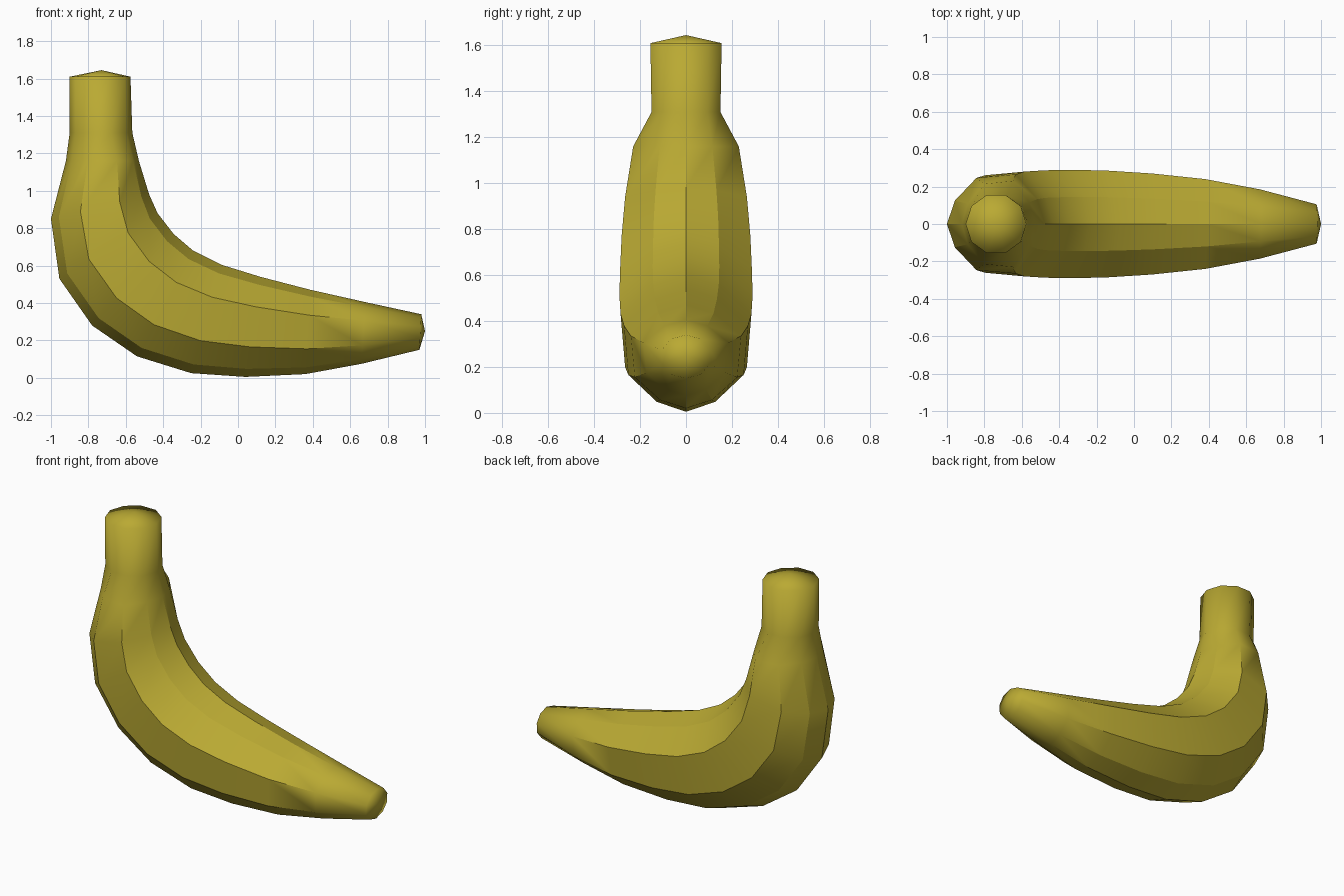
import bpy
import bmesh
from mathutils import Vector

default = bpy.data.objects.get("Cube")
if default:
    bpy.data.objects.remove(default, do_unlink=True)

# Peel colour
peel = bpy.data.materials.new("ripe_yellow")
peel.use_nodes = True
peel_colour = (0.49, 0.40, 0.033, 1)
peel.diffuse_color = peel_colour
shader = peel.node_tree.nodes["Principled BSDF"]
shader.inputs["Base Color"].default_value = peel_colour
shader.inputs["Roughness"].default_value = 0.7

# Outer and inner curve (x, z) with the half width, from stem to tip
outer = [(-.90, 1.61), (-.90, 1.31), (-.92, 1.16), (-1, .85), (-.955, .53), (-.78, .28),
         (-.54, .115), (-.25, .025), (.04, .005), (.36, .02), (.66, .075), (.97, .15)]
inner = [(-.575, 1.61), (-.565, 1.31), (-.53, 1.16), (-.475, .98), (-.43, .88), (-.345, .77),
         (-.24, .68), (-.09, .605), (.12, .54), (.39, .47), (.68, .405), (.98, .34)]
widths = [.155, .15, .23, .265, .28, .287, .29, .285, .27, .24, .185, .105]

# Half cross-sections: share of the way from outer to inner, share of half width
round_section = [(.095, .62), (.345, 1), (.655, 1), (.905, .62)]
ridged_section = [(.08, .47), (.30, .93), (.70, 1), (.92, .5)]


def add_ring(bm, start, end, width, section):
    a = Vector((start[0], 0, start[1]))
    b = Vector((end[0], 0, end[1]))
    loop = [(0, 0)] + section + [(1, 0)] + [(t, -w) for t, w in reversed(section)]
    return [bm.verts.new(a.lerp(b, t) + Vector((0, w * width, 0))) for t, w in loop]


def add_cap(bm, ring, peak):
    centre = bm.verts.new(peak)
    for i, vert in enumerate(ring):
        bm.faces.new((vert, ring[(i + 1) % len(ring)], centre))


# Body, stem and tip as one ten-sided loft
bm = bmesh.new()
last = len(widths) - 1
rings = []
for i, (a, b, w) in enumerate(zip(outer, inner, widths)):
    section = round_section if i in (0, 1, last) else ridged_section
    rings.append(add_ring(bm, a, b, w, section))
for first, second in zip(rings, rings[1:]):
    for i in range(len(first)):
        j = (i + 1) % len(first)
        bm.faces.new((first[i], first[j], second[j], second[i]))
add_cap(bm, rings[0], (-.73, 0, 1.645))
add_cap(bm, rings[last], (1, 0, .25))
bmesh.ops.recalc_face_normals(bm, faces=bm.faces)

# Smooth skin with crisp lengthwise ridges on the body only
for face in bm.faces:
    face.smooth = True
for first, second in zip(rings[2:last], rings[3:last]):
    for a, b in zip(first, second):
        bm.edges.get((a, b)).smooth = False

mesh = bpy.data.meshes.new("banana")
bm.to_mesh(mesh)
bm.free()
mesh.materials.append(peel)
banana = bpy.data.objects.new("banana", mesh)
bpy.context.collection.objects.link(banana)
